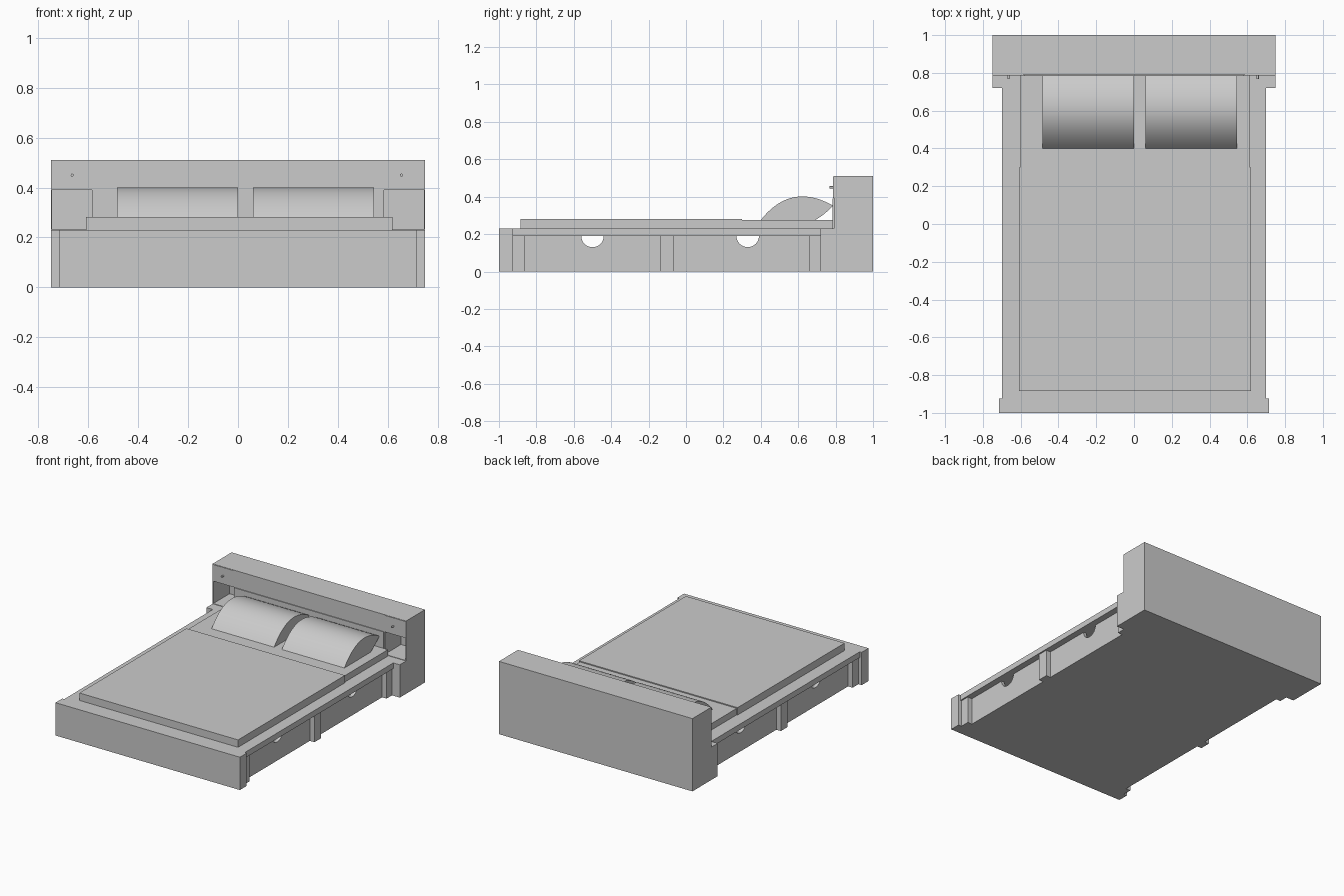
import bpy, bmesh, math

cube = bpy.data.objects.get("Cube")
if cube:
    bpy.data.objects.remove(cube, do_unlink=True)

# One plain material for the whole bed
grey = bpy.data.materials.new("light_grey")
grey.use_nodes = True
GREY = (0.6, 0.6, 0.6, 1)
grey.diffuse_color = GREY
grey.node_tree.nodes["Principled BSDF"].inputs["Base Color"].default_value = GREY


def prism(name, profile, x0, x1):
    """Extrude a (y, z) outline along x."""
    bm = bmesh.new()
    face = bm.faces.new([bm.verts.new((x0, y, z)) for y, z in profile])
    ext = bmesh.ops.extrude_face_region(bm, geom=[face])
    verts = [v for v in ext["geom"] if isinstance(v, bmesh.types.BMVert)]
    bmesh.ops.translate(bm, verts=verts, vec=(x1 - x0, 0, 0))
    bmesh.ops.recalc_face_normals(bm, faces=bm.faces)
    mesh = bpy.data.meshes.new(name)
    bm.to_mesh(mesh)
    bm.free()
    mesh.materials.append(grey)
    obj = bpy.data.objects.new(name, mesh)
    bpy.context.collection.objects.link(obj)
    return obj


def box(name, x0, x1, y0, y1, z0, z1):
    return prism(name, [(y0, z0), (y1, z0), (y1, z1), (y0, z1)], x0, x1)


def mirrored_box(name, x0, x1, *rest):
    box("left_" + name, x0, x1, *rest)
    box("right_" + name, -x1, -x0, *rest)


# Headboard with a stepped base and two open side niches
headboard = prism("headboard", [(0.72, 0), (1, 0), (1, 0.51), (0.79, 0.51),
                                (0.79, 0.23), (0.72, 0.23)], -0.75, 0.75)
for x0, x1 in ((-0.745, -0.585), (0.585, 0.745)):
    cutter = box("niche_cutter", x0, x1, 0.74, 0.97, 0.233, 0.39)
    cutter.hide_render = True
    mod = headboard.modifiers.new("niche", 'BOOLEAN')
    mod.operation = 'DIFFERENCE'
    mod.solver = 'EXACT'
    mod.object = cutter
    bpy.context.view_layer.objects.active = headboard
    bpy.ops.object.modifier_apply(modifier=mod.name)
    bpy.data.objects.remove(cutter, do_unlink=True)

# Headboard back panel, doors and knobs
box("back_panel", -0.58, 0.58, 0.784, 0.792, 0.23, 0.39)
mirrored_box("door", 0.587, 0.747, 0.786, 0.792, 0.392, 0.508)
for name, x in (("left_knob", 0.655), ("right_knob", -0.665)):
    bpy.ops.mesh.primitive_cylinder_add(vertices=12, radius=0.006, depth=0.025,
                                        location=(x, 0.779, 0.45),
                                        rotation=(math.pi / 2, 0, 0))
    knob = bpy.context.object
    knob.name = name
    knob.data.materials.append(grey)
    bpy.ops.object.shade_smooth_by_angle()

# Footboard, platform and floor of the hollow base
box("footboard", -0.715, 0.715, -1, -0.925, 0, 0.23)
box("platform", -0.7, 0.7, -0.925, 0.72, 0.19, 0.23)
box("base_floor", -0.655, 0.655, -0.925, 0.72, 0, 0.012)


# Drawer fronts with half-round finger holes in the top edge
def drawer_profile(y0, y1, hole_y, radius=0.06, steps=16):
    arc = [(hole_y + radius * math.cos(a), 0.19 - radius * math.sin(a))
           for a in (math.pi * i / steps for i in range(steps + 1))]
    return [(y0, 0), (y1, 0), (y1, 0.19)] + arc + [(y0, 0.19)]


for side, x0, x1 in (("left", 0.63, 0.655), ("right", -0.655, -0.63)):
    prism(side + "_front_drawer", drawer_profile(-0.86, -0.14, -0.5), x0, x1)
    prism(side + "_rear_drawer", drawer_profile(-0.065, 0.66, 0.33), x0, x1)

# Posts between the drawers
for name, y0, y1 in (("front_post", -0.925, -0.86),
                     ("middle_post", -0.14, -0.065),
                     ("rear_post", 0.66, 0.72)):
    mirrored_box(name, 0.63, 0.69, y0, y1, 0, 0.19)

# Mattress and blanket
box("mattress", -0.603, 0.613, 0.3, 0.785, 0.228, 0.275)
box("blanket", -0.61, 0.62, -0.885, 0.3, 0.225, 0.282)

# Pillows: lens outline leaning against the headboard
Y0, Z0, Y1, Z1 = 0.4, 0.275, 0.787, 0.352
length = math.hypot(Y1 - Y0, Z1 - Z0)
dy, dz = (Y1 - Y0) / length, (Z1 - Z0) / length
SEG = 24


def lens_point(t, sag):
    h = sag * 4 * t * (1 - t)
    return (Y0 + dy * length * t - dz * h, Z0 + dz * length * t + dy * h)


lens = [lens_point(i / SEG, 0.085) for i in range(SEG)]
lens += [lens_point(1 - i / SEG, -0.07) for i in range(SEG)]
for name, x0, x1 in (("right_pillow", -0.485, 0), ("left_pillow", 0.06, 0.545)):
    pillow = prism(name, lens, x0, x1)
    bpy.ops.object.select_all(action='DESELECT')
    pillow.select_set(True)
    bpy.context.view_layer.objects.active = pillow
    bpy.ops.object.shade_smooth_by_angle()
